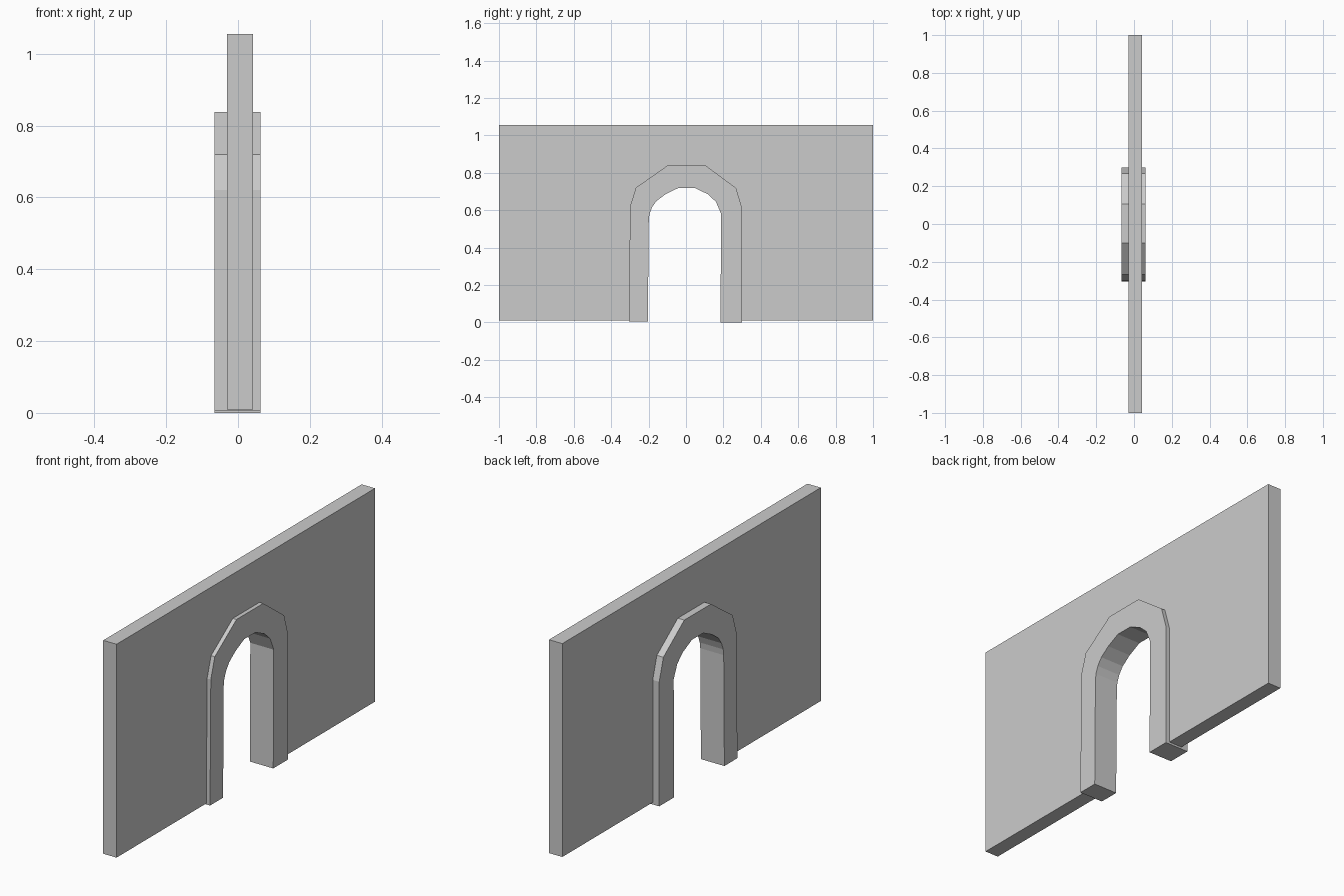
import bpy, bmesh

if "Cube" in bpy.data.objects:
    bpy.data.objects.remove(bpy.data.objects["Cube"])


def extrude_profile(name, profile, x0, x1):
    """Extrude a closed (y, z) outline along x."""
    bm = bmesh.new()
    face = bm.faces.new([bm.verts.new((x0, y, z)) for y, z in profile])
    ext = bmesh.ops.extrude_face_region(bm, geom=[face])
    verts = [v for v in ext["geom"] if isinstance(v, bmesh.types.BMVert)]
    bmesh.ops.translate(bm, verts=verts, vec=(x1 - x0, 0, 0))
    bmesh.ops.recalc_face_normals(bm, faces=bm.faces)
    mesh = bpy.data.meshes.new(name)
    bm.to_mesh(mesh)
    bm.free()
    obj = bpy.data.objects.new(name, mesh)
    bpy.context.collection.objects.link(obj)
    return obj


# Arch outlines, from the left foot over the top to the right foot
outer = [(-0.305, 0.005), (-0.299, 0.62), (-0.268, 0.72), (-0.1, 0.838),
         (0.106, 0.838), (0.268, 0.718), (0.3, 0.61), (0.3, 0.0)]
inner = [(-0.204, 0.005), (-0.199, 0.55), (-0.195, 0.58), (-0.182, 0.615),
         (-0.157, 0.65), (-0.108, 0.686), (-0.04, 0.719), (0.047, 0.719),
         (0.117, 0.685), (0.16, 0.645), (0.188, 0.58), (0.184, 0.0)]

# Hidden wall opening, sunk inside the arch frame
opening = [(-0.25, 0.01), (-0.25, 0.6), (-0.22, 0.68), (-0.08, 0.78),
           (0.08, 0.78), (0.22, 0.68), (0.25, 0.6), (0.25, 0.01)]

# Wall panel
extrude_profile("wall", [(-1, 0.01)] + opening +
                [(1, 0.01), (1, 1.055), (-1, 1.055)], -0.03, 0.042)

# Raised arch frame around the doorway
extrude_profile("arch_frame", outer + inner[::-1], -0.065, 0.062)
